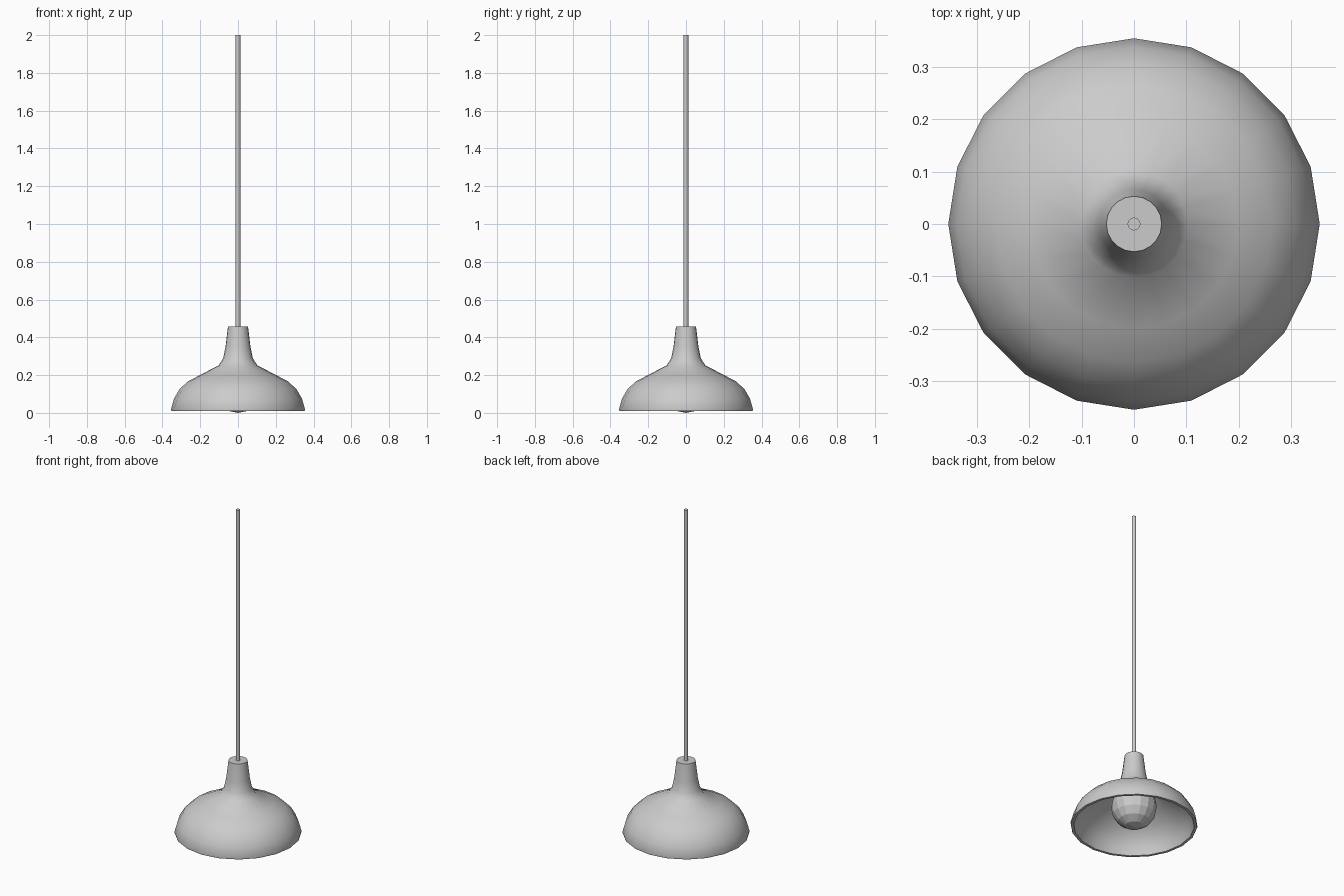
import bpy, math

if "Cube" in bpy.data.objects:
    bpy.data.objects.remove(bpy.data.objects["Cube"])


def lathe(name, profile, sides, smooth=None):
    """Revolve (radius, z) points around z; radius 0 makes a pole."""
    verts, rings, faces = [], [], []
    for r, z in profile:
        n = 1 if r == 0 else sides
        start = len(verts)
        for i in range(n):
            a = 2 * math.pi * i / sides
            verts.append((r * math.cos(a), r * math.sin(a), z))
        rings.append([start + i % n for i in range(sides)])
    for lo, hi in zip(rings, rings[1:]):
        for i in range(sides):
            j = (i + 1) % sides
            quad = [lo[i], lo[j], hi[j], hi[i]]
            faces.append(list(dict.fromkeys(quad)))
    mesh = bpy.data.meshes.new(name)
    mesh.from_pydata(verts, [], faces)
    mesh.update()
    obj = bpy.data.objects.new(name, mesh)
    bpy.context.collection.objects.link(obj)
    if smooth:
        bpy.ops.object.select_all(action='DESELECT')
        obj.select_set(True)
        bpy.context.view_layer.objects.active = obj
        bpy.ops.object.shade_smooth_by_angle(angle=math.radians(smooth))
    return obj


# Shade: inner surface from the top down, round the rim, outer surface back up
inner = [(0, 0.44), (0.04, 0.44), (0.052, 0.35), (0.063, 0.285),
         (0.088, 0.24), (0.19, 0.185), (0.255, 0.145), (0.298, 0.10),
         (0.325, 0.055), (0.337, 0.01)]
outer = [(0.353, 0.01), (0.355, 0.018), (0.339, 0.075), (0.31, 0.125),
         (0.265, 0.167), (0.20, 0.201), (0.102, 0.252), (0.078, 0.29),
         (0.066, 0.35), (0.053, 0.458), (0, 0.458)]
lathe("shade", inner + outer, 20, 40)

# Bulb: faceted globe narrowing to a neck inside the shade
R, C = 0.128, 0.128
globe = [(0, 0)] + [(R * math.sin(math.radians(a)), C - R * math.cos(math.radians(a)))
                    for a in (22.5, 45, 67.5, 90, 112.5)]
lathe("bulb", globe + [(0.075, 0.225), (0.045, 0.27), (0.04, 0.34), (0, 0.34)], 16)

# Hanging rod
lathe("rod", [(0, 0.45), (0.0125, 0.45), (0.0125, 2.0), (0, 2.0)], 12, 40)
